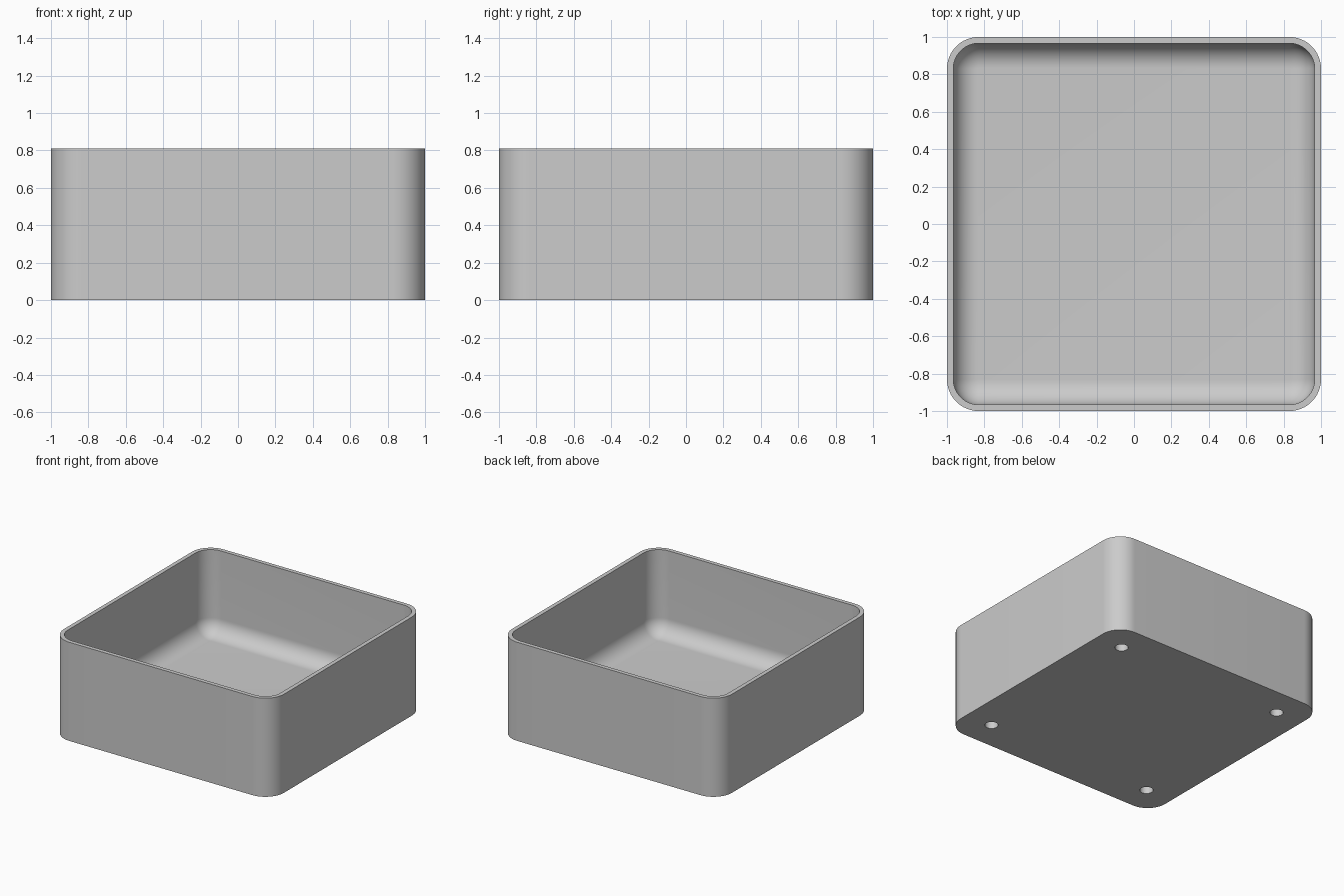
import bpy, bmesh, math
from mathutils import Matrix, Vector

default = bpy.data.objects.get("Cube")
if default:
    bpy.data.objects.remove(default, do_unlink=True)

HEIGHT, CORNER, WALL = 0.81, 0.17, 0.034
FLOOR, FILLET = 0.12, 0.132
HOLE_POS, HOLE_RADIUS, HOLE_DEPTH = 0.76, 0.05, 0.07
STEPS = 16

grey = bpy.data.materials.new("plain grey")
grey.use_nodes = True
colour = (0.6, 0.6, 0.6, 1)
grey.diffuse_color = colour
grey.node_tree.nodes["Principled BSDF"].inputs["Base Color"].default_value = colour


def make_object(name, bm):
    bmesh.ops.recalc_face_normals(bm, faces=bm.faces)
    mesh = bpy.data.meshes.new(name)
    bm.to_mesh(mesh)
    bm.free()
    mesh.materials.append(grey)
    obj = bpy.data.objects.new(name, mesh)
    bpy.context.collection.objects.link(obj)
    return obj


def rounded_ring(bm, inset, z):
    """Rounded square, inset evenly from the outer wall."""
    radius, centre = CORNER - inset, 1 - CORNER
    ring = []
    for quarter in range(4):
        turn = Matrix.Rotation(quarter * math.pi / 2, 3, "Z")
        for i in range(STEPS + 1):
            a = i / STEPS * math.pi / 2
            point = Vector((centre + radius * math.cos(a), centre + radius * math.sin(a), z))
            ring.append(bm.verts.new(turn @ point))
    return ring


# Open tray: outer wall, rim, inner wall and filleted floor in one loft
profile = [(0, 0), (0, HEIGHT), (WALL, HEIGHT)]
for i in range(STEPS + 1):
    a = i / STEPS * math.pi / 2
    profile.append((WALL + FILLET * (1 - math.cos(a)), FLOOR + FILLET * (1 - math.sin(a))))
bm = bmesh.new()
rings = [rounded_ring(bm, inset, z) for inset, z in profile]
for lower, upper in zip(rings, rings[1:]):
    for i in range(len(lower)):
        j = (i + 1) % len(lower)
        bm.faces.new((lower[i], lower[j], upper[j], upper[i]))
bm.faces.new(rings[0])
bm.faces.new(rings[-1])
tray = make_object("tray", bm)

# Round blind holes under the four corners
bm = bmesh.new()
for x in (-HOLE_POS, HOLE_POS):
    for y in (-HOLE_POS, HOLE_POS):
        bmesh.ops.create_cone(bm, cap_ends=True, segments=32, radius1=HOLE_RADIUS,
                              radius2=HOLE_RADIUS, depth=2 * HOLE_DEPTH,
                              matrix=Matrix.Translation((x, y, 0)))
cutter = make_object("foot_hole_cutter", bm)
cutter.hide_render = True

bpy.ops.object.select_all(action="DESELECT")
tray.select_set(True)
bpy.context.view_layer.objects.active = tray
cut = tray.modifiers.new("foot holes", "BOOLEAN")
cut.operation = "DIFFERENCE"
cut.solver = "EXACT"
cut.object = cutter
bpy.ops.object.modifier_apply(modifier=cut.name)
bpy.data.objects.remove(cutter, do_unlink=True)

bpy.ops.object.shade_smooth_by_angle(angle=math.radians(30))
